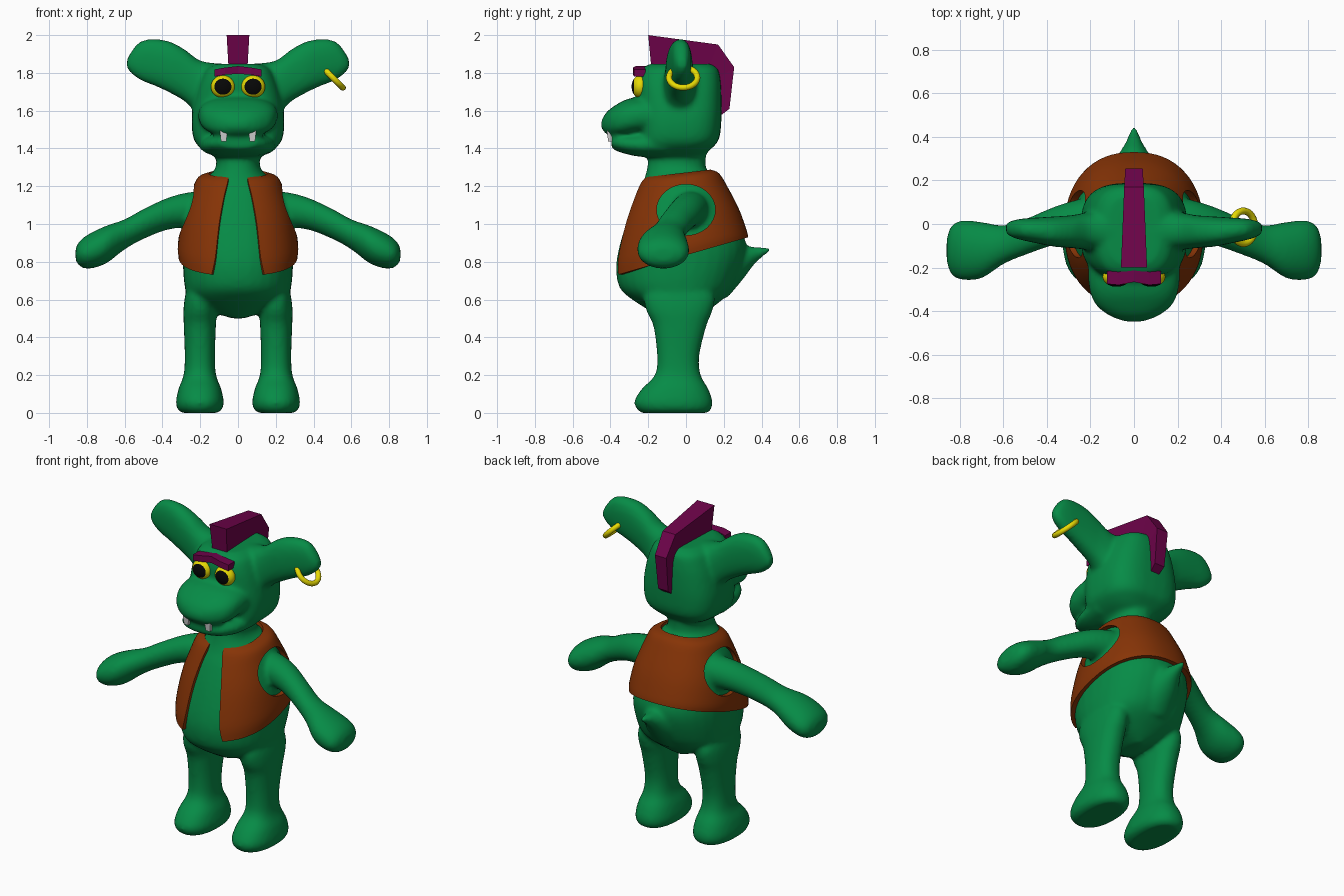
import bpy, bmesh, math
from mathutils import Vector

if "Cube" in bpy.data.objects:
    bpy.data.objects.remove(bpy.data.objects["Cube"])


def material(name, rgb):
    m = bpy.data.materials.new(name)
    m.diffuse_color = (*rgb, 1)
    m.use_nodes = True
    m.node_tree.nodes["Principled BSDF"].inputs["Base Color"].default_value = m.diffuse_color
    return m


GREEN = material("green skin", (0.002, 0.26, 0.062))
BROWN = material("brown leather", (0.24, 0.034, 0.002))
PURPLE = material("purple hair", (0.155, 0.001, 0.068))
YELLOW = material("yellow", (0.8, 0.7, 0.001))
BLACK = material("black", (0.002, 0.002, 0.002))
IVORY = material("pale tooth", (0.65, 0.65, 0.65))


def skin(name, rings, mat, closed=True):
    """Bridge rings of points; closed rings get end caps."""
    bm = bmesh.new()
    rows = [[bm.verts.new(p) for p in r] for r in rings]
    n = len(rows[0])
    for a, b in zip(rows, rows[1:]):
        for i in range(n if closed else n - 1):
            j = (i + 1) % n
            bm.faces.new((a[i], a[j], b[j], b[i]))
    if closed:
        bm.faces.new(rows[0])
        bm.faces.new(rows[-1])
    bmesh.ops.recalc_face_normals(bm, faces=bm.faces)
    me = bpy.data.meshes.new(name)
    bm.to_mesh(me)
    bm.free()
    me.materials.append(mat)
    ob = bpy.data.objects.new(name, me)
    bpy.context.collection.objects.link(ob)
    return ob


def spline(rows, steps=4):
    """Catmull-Rom through rows of numbers."""
    out = []
    for i in range(len(rows) - 1):
        p0, p1, p2, p3 = (rows[max(0, min(len(rows) - 1, i + k))] for k in (-1, 0, 1, 2))
        for s in range(steps):
            t = s / steps
            out.append([0.5 * (2 * b + (c - a) * t + (2 * a - 5 * b + 4 * c - d) * t * t
                               + (3 * b - a - 3 * c + d) * t ** 3)
                        for a, b, c, d in zip(p0, p1, p2, p3)])
    return out + [list(rows[-1])]


def ellipse(c, u, v, angles, power=2):
    f = lambda k: math.copysign(abs(k) ** (2 / power), k)
    return [Vector(c) + Vector(u) * f(math.cos(a)) + Vector(v) * f(math.sin(a)) for a in angles]


CIRCLE = [math.tau * i / 32 for i in range(32)]


def upright(name, rows, cx=0, power=2):
    """Stack of (z front, z back, half width, y front, y back)."""
    return skin(name, [ellipse((cx, (yf + yb) / 2, (zf + zb) / 2), (hw, 0, 0),
                               (0, (yb - yf) / 2, (zb - zf) / 2), CIRCLE, power)
                       for zf, zb, hw, yf, yb in spline(rows)], GREEN)


def sideways(name, rows, s, power=2):
    """Limb along x: (x, y, z, y radius, z radius)."""
    return skin(name, [ellipse((s * x, y, z), (0, ry, 0), (0, 0, rz), CIRCLE, power)
                       for x, y, z, ry, rz in spline(rows)], GREEN)


def forward(name, rows, power=2):
    """Part along y: (y, z, x radius, z radius)."""
    return skin(name, [ellipse((0, y, z), (rx, 0, 0), (0, 0, rz), CIRCLE, power)
                       for y, z, rx, rz in spline(rows)], GREEN)


def apply_all(ob):
    bpy.ops.object.select_all(action='DESELECT')
    ob.select_set(True)
    bpy.context.view_layer.objects.active = ob
    for m in list(ob.modifiers):
        bpy.ops.object.modifier_apply(modifier=m.name)


# torso and neck
parts = [upright("body", [
    (.50, .50, .03, -.12, .06), (.54, .55, .16, -.19, .13), (.60, .63, .262, -.285, .225),
    (.66, .72, .285, -.350, .28), (.75, .86, .292, -.37, .32), (.85, .97, .29, -.36, .295),
    (1.0, 1.08, .267, -.318, .255), (1.14, 1.2, .22, -.266, .19),
    (1.22, 1.26, .17, -.228, .14), (1.3, 1.3, .118, -.205, .105),
    (1.42, 1.42, .118, -.19, .11)], power=2.2)]
# skull
parts.append(upright("skull", [
    (1.355, 1.355, .12, -.22, .08), (1.395, 1.395, .19, -.25, .13), (1.45, 1.45, .235, -.25, .175),
    (1.56, 1.56, .245, -.25, .188), (1.68, 1.68, .225, -.253, .188), (1.76, 1.76, .20, -.253, .183),
    (1.82, 1.82, .17, -.235, .17), (1.848, 1.848, .12, -.19, .13)], power=3))
# snout, jaw, tail
parts.append(forward("snout", [
    (-.15, 1.575, .21, .10), (-.25, 1.573, .21, .10), (-.32, 1.56, .20, .098),
    (-.375, 1.545, .172, .083), (-.415, 1.535, .122, .063), (-.437, 1.53, .075, .038),
    (-.45, 1.525, .03, .014)], 2.5))
parts.append(forward("jaw", [
    (-.10, 1.425, .21, .075), (-.25, 1.42, .19, .063), (-.35, 1.426, .15, .046),
    (-.395, 1.434, .10, .032)], 2.3))
parts.append(forward("tail", [
    (.22, .75, .13, .14), (.30, .795, .085, .09), (.37, .837, .042, .042), (.45, .866, .01, .01)]))
for s in (-1, 1):
    parts.append(upright("leg", [
        (.70, .70, .055, -.16, .08), (.62, .62, .078, -.22, .15), (.54, .54, .087, -.21, .14),
        (.46, .46, .085, -.173, .108), (.30, .30, .08, -.153, .07), (.20, .20, .086, -.165, .078),
        (.13, .13, .112, -.232, .117), (.065, .065, .126, -.273, .14), (.022, .022, .12, -.262, .135),
        (0, 0, .095, -.235, .115)],
        s * .202, 2.3))
    parts.append(sideways("arm", [
        (.15, .03, 1.07, .10, .10), (.25, .02, 1.075, .095, .095), (.37, -.01, 1.055, .088, .085),
        (.50, -.06, 1.0, .083, .08), (.60, -.095, .945, .09, .08), (.70, -.12, .89, .13, .10),
        (.79, -.12, .855, .137, .092), (.84, -.12, .843, .11, .065), (.86, -.12, .84, .05, .03)], s))
    # broad ear with a thick rim, thinning towards a clipped tip
    parts.append(sideways("ear", [
        (.10, -.03, 1.70, .11, .15), (.20, -.032, 1.72, .09, .145), (.28, -.035, 1.785, .076, .138),
        (.36, -.035, 1.83, .070, .136), (.44, -.03, 1.855, .060, .124), (.51, -.025, 1.864, .050, .106),
        (.555, -.023, 1.858, .040, .070), (.588, -.02, 1.848, .024, .025)], s, 2.4))

# fuse the skin parts into one soft body
bpy.ops.object.select_all(action='DESELECT')
for p in parts:
    p.select_set(True)
bpy.context.view_layer.objects.active = parts[0]
bpy.ops.object.join()
body = parts[0]
r = body.modifiers.new("fuse", 'REMESH')
r.mode, r.voxel_size = 'VOXEL', 0.013
sm = body.modifiers.new("soften", 'SMOOTH')
sm.factor, sm.iterations = 0.5, 9
apply_all(body)
bpy.ops.object.shade_smooth()

# vest: open wrap with front gap, thickness and arm holes
rings = []
for zf, zb, hw, yf, yb, gap in spline([
        (.725, .93, .315, -.383, .33, .14), (.82, .97, .318, -.375, .32, .12),
        (1.0, 1.08, .292, -.33, .28, .10), (1.14, 1.2, .247, -.278, .218, .075),
        (1.22, 1.268, .212, -.24, .175, .055), (1.248, 1.288, .155, -.213, .13, .05)]):
    g = math.asin((gap / hw) ** 1.15)
    angles = [-math.pi / 2 + g + (math.tau - 2 * g) * i / 56 for i in range(57)]
    rings.append(ellipse((0, (yf + yb) / 2, (zf + zb) / 2), (hw, 0, 0),
                         (0, (yb - yf) / 2, (zb - zf) / 2), angles, 2.3))
vest = skin("vest", rings, BROWN, closed=False)
bm = bmesh.new()
bm.from_mesh(vest.data)
bm.faces.ensure_lookup_table()
f = bm.faces[len(bm.faces) // 2]
if f.normal.dot(f.calc_center_median() - Vector((0, 0, 1))) < 0:
    bmesh.ops.reverse_faces(bm, faces=bm.faces)
bm.to_mesh(vest.data)
bm.free()
cutter = skin("arm_hole_cutter", [ellipse((x, 0, 1.075), (0, .155, 0), (0, 0, .135), CIRCLE)
                                  for x in (-.6, .6)], BROWN)
cutter.hide_render = True
so = vest.modifiers.new("thickness", 'SOLIDIFY')
so.thickness, so.offset = 0.03, -1
bo = vest.modifiers.new("arm holes", 'BOOLEAN')
bo.operation, bo.object, bo.solver = 'DIFFERENCE', cutter, 'EXACT'
apply_all(vest)
bpy.ops.object.shade_smooth_by_angle(angle=math.radians(40))
bpy.data.objects.remove(cutter)

# mohawk: (outer y, z, inner y, z, half width)
skin("mohawk", [[(-w, y, z), (w, y, z), (w * .8, yi, zi), (-w * .8, yi, zi)] for y, z, yi, zi, w in (
    (-.2, 2.0, -.18, 1.79, .06), (.17, 1.95, .10, 1.78, .045),
    (.255, 1.83, .13, 1.74, .04), (.23, 1.61, .165, 1.56, .035))], PURPLE)

# eyebrow: (x, front y, low z, high z)
skin("eyebrow", [[(x, y, lo), (x, y, hi), (x, y + .06, hi), (x, y + .06, lo)] for x, y, lo, hi in (
    (-.125, -.275, 1.78, 1.818), (-.07, -.28, 1.79, 1.828), (0, -.266, 1.795, 1.836),
    (.07, -.28, 1.79, 1.828), (.125, -.275, 1.78, 1.818))], PURPLE)

for s in (-1, 1):
    # eye with pupil cut by distance from its axis
    bpy.ops.mesh.primitive_uv_sphere_add(segments=32, ring_count=20, radius=1,
                                         rotation=(math.pi / 2, 0, 0))
    eye = bpy.context.object
    eye.name = "eye"
    bpy.ops.object.transform_apply(location=False)
    for m in (YELLOW, BLACK):
        eye.data.materials.append(m)
    for p in eye.data.polygons:
        if p.center.y < 0 and math.hypot(p.center.x, p.center.z) < 0.66:
            p.material_index = 1
    eye.scale = (.064, .045, .06)
    eye.location = (s * .08, -.243, 1.727)
    bpy.ops.object.shade_smooth()
    # tooth
    skin("tooth", [[(s * .076 + a * w, -.398 + b * w, z) for a, b in ((-1, -1), (1, -1), (1, 1), (-1, 1))]
                   for z, w in ((1.51, .019), (1.48, .019), (1.437, .014))], IVORY)

# earring
bpy.ops.mesh.primitive_torus_add(major_radius=.075, minor_radius=.016, major_segments=32,
                                 minor_segments=12, location=(.502, -.015, 1.775),
                                 rotation=(0, math.radians(45), 0))
bpy.context.object.name = "earring"
bpy.context.object.data.materials.append(YELLOW)
bpy.ops.object.shade_smooth()
